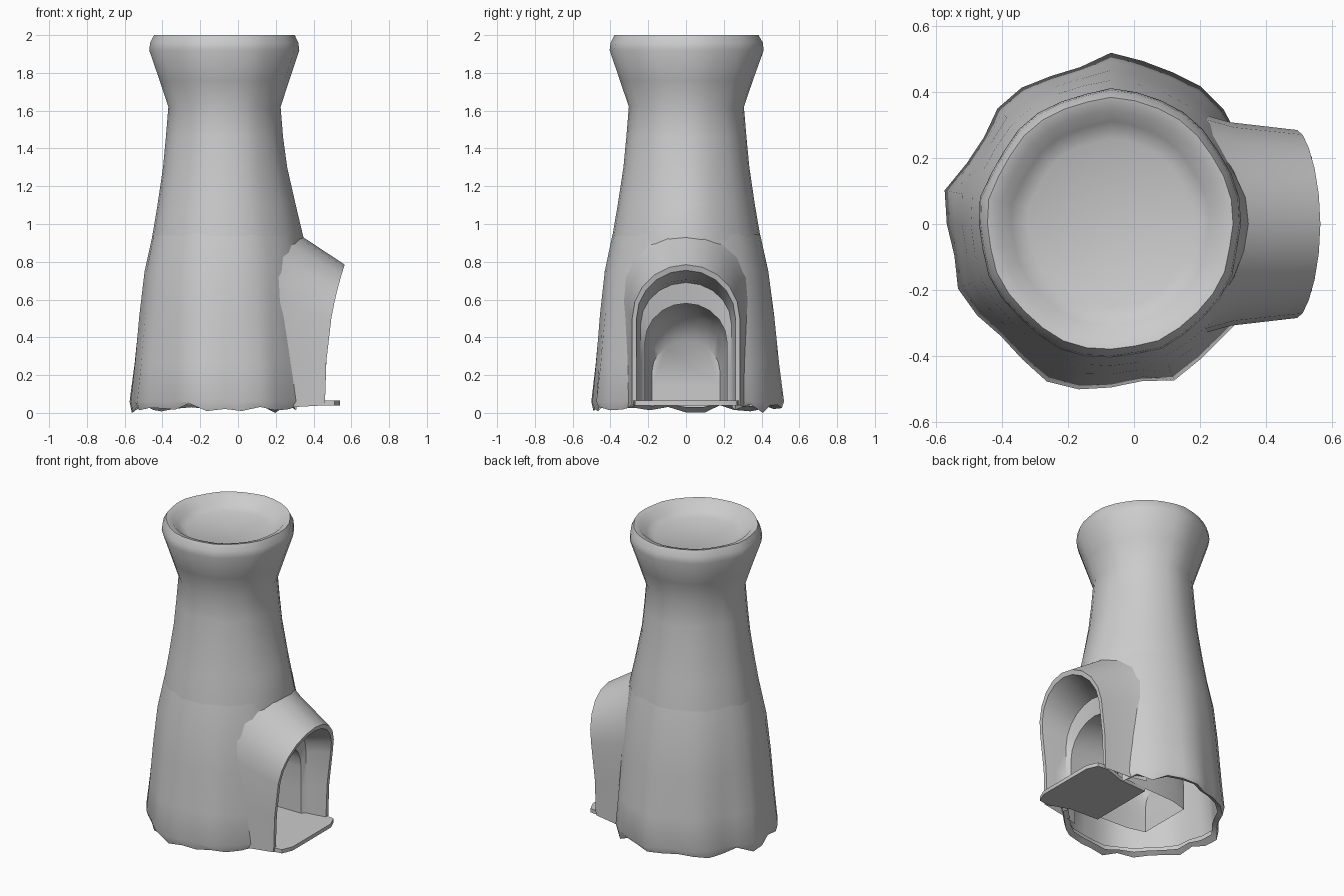
import bpy, bmesh, math, random

if "Cube" in bpy.data.objects:
    bpy.data.objects.remove(bpy.data.objects["Cube"])

random.seed(4)
CX = -0.07          # axis of the tower
SEG = 32
jit = [random.uniform(-1, 1) for _ in range(SEG)]
hem = [random.uniform(0.0, 0.05) for _ in range(SEG)]
hem[5] = 0.0


def finish(name, bm, angle=40):
    bmesh.ops.recalc_face_normals(bm, faces=bm.faces)
    me = bpy.data.meshes.new(name)
    bm.to_mesh(me)
    bm.free()
    ob = bpy.data.objects.new(name, me)
    bpy.context.collection.objects.link(ob)
    bpy.ops.object.select_all(action='DESELECT')
    ob.select_set(True)
    bpy.context.view_layer.objects.active = ob
    bpy.ops.object.shade_smooth_by_angle(angle=math.radians(angle))
    return ob


def bridge(bm, loops, closed):
    for a, b in zip(loops, loops[1:]):
        n = len(a)
        for i in range(n if closed else n - 1):
            j = (i + 1) % n
            bm.faces.new((a[i], a[j], b[j], b[i]))


def lathe(profile, cap=False):
    """Uneven ring stack; each profile row is radius, height, roughness, bulge, hem."""
    bm = bmesh.new()
    loops = []
    for r, z, rough, bulge, h in profile:
        ring = []
        for i in range(SEG):
            t = 2 * math.pi * i / SEG
            d = math.atan2(math.sin(t), math.cos(t))
            rad = r * (1 + rough * (0.6 * jit[i] + 0.5 * math.sin(9 * t)))
            rad += bulge * math.exp(-(d / 0.5) ** 2)
            zz = z + h * hem[i]
            ring.append(bm.verts.new((CX + rad * math.cos(t), rad * math.sin(t) * 1.02, zz)))
        loops.append(ring)
    bridge(bm, loops, True)
    if cap:
        bm.faces.new(loops[-1])
    return bm


def cut_doorway(bm):
    hole = [f for f in bm.faces if (c := f.calc_center_median()).x > 0
            and abs(c.y) < 0.27 and c.z < 0.75]
    bmesh.ops.delete(bm, geom=hole, context='FACES')


# upper tower: waisted neck, flared head and dished top, running down inside the skirt
bm = lathe([
    (0.455, 0.06, 0.04, 0, 0.3), (0.437, 0.26, 0.03, 0, 0), (0.42, 0.52, 0.02, 0, 0),
    (0.402, 0.75, 0.01, 0.01, 0),
    (0.385, 0.92, 0.01, 0.035, 0), (0.355, 1.10, 0.01, 0.022, 0),
    (0.325, 1.30, 0.015, 0.007, 0), (0.31, 1.46, 0.015, 0, 0),
    (0.297, 1.62, 0.015, 0, 0), (0.343, 1.76, 0.015, 0, 0),
    (0.397, 1.92, 0.02, 0, 0), (0.392, 1.96, 0.02, 0, 0),
    (0.372, 2.00, 0.015, 0, 0), (0.335, 1.99, 0.01, 0, 0),
    (0.30, 1.95, 0.02, 0, 0), (0.25, 1.925, 0.02, 0, 0)], cap=True)
cut_doorway(bm)
finish("upper_tower", bm, 60)

# lower skirt with ragged hem tucked slightly under
bm = lathe([
    (0.383, 0.93, 0.01, 0.03, 0.4), (0.422, 0.75, 0.015, 0.01, 0),
    (0.447, 0.52, 0.028, 0, 0), (0.468, 0.26, 0.04, 0, 0),
    (0.487, 0.06, 0.055, 0, 0), (0.476, 0.0, 0.055, 0, 1), (0.445, 0.03, 0.05, 0, 0.5)])
cut_doorway(bm)
finish("lower_skirt", bm, 60)


def arch(bm, w, zs, zt, zb, x0, lean=0.0, power=2.5):
    """Arch outline across y; x leans outwards with height."""
    n = 10
    pts = [(-w, zb), (-w, (zb + zs) / 2)]
    for i in range(n + 1):
        a = math.pi * (1 - i / n)
        pts.append((w * math.cos(a), zs + (zt - zs) * math.sin(a)))
    pts += [(w, (zb + zs) / 2), (w, zb)]
    return [bm.verts.new((x0 + lean * (z / zt) ** power, y, z)) for y, z in pts]


# doorway hood: roof rooted in the tower, then stepped arches leading inside
bm = bmesh.new()
bridge(bm, [
    arch(bm, 0.335, 0.60, 0.99, 0.03, 0.18, 0.085, 3),
    arch(bm, 0.308, 0.56, 0.93, 0.03, 0.28, 0.065, 3),
    arch(bm, 0.285, 0.50, 0.785, 0.04, 0.46, 0.105),
    arch(bm, 0.262, 0.50, 0.755, 0.06, 0.46, 0.095),
    arch(bm, 0.250, 0.49, 0.705, 0.06, 0.40, 0.03),
    arch(bm, 0.240, 0.47, 0.69, 0.06, 0.33),
    arch(bm, 0.218, 0.37, 0.58, 0.06, 0.31)], False)
finish("doorway_hood", bm, 40)

# inner chamber behind the smallest arch
bm = bmesh.new()
loops = [arch(bm, 0.218, 0.37, 0.58, 0.06, 0.31),
         arch(bm, 0.218, 0.37, 0.58, 0.06, 0.05),
         arch(bm, 0.21, 0.32, 0.52, 0.06, -0.12),
         arch(bm, 0.18, 0.22, 0.38, 0.06, -0.24)]
bridge(bm, loops, False)
bm.faces.new(loops[-1])
finish("inner_chamber", bm, 50)

# threshold slab
bm = bmesh.new()
outline = [(0.10, -0.22), (0.30, -0.23), (0.44, -0.28), (0.51, -0.27), (0.54, -0.2)]
outline += [(x, -y) for x, y in reversed(outline)]
base = bm.faces.new([bm.verts.new((x, y, 0.04)) for x, y in outline])
ext = bmesh.ops.extrude_face_region(bm, geom=[base])
for v in ext["geom"]:
    if isinstance(v, bmesh.types.BMVert):
        v.co.z = 0.065
finish("threshold", bm, 30)
